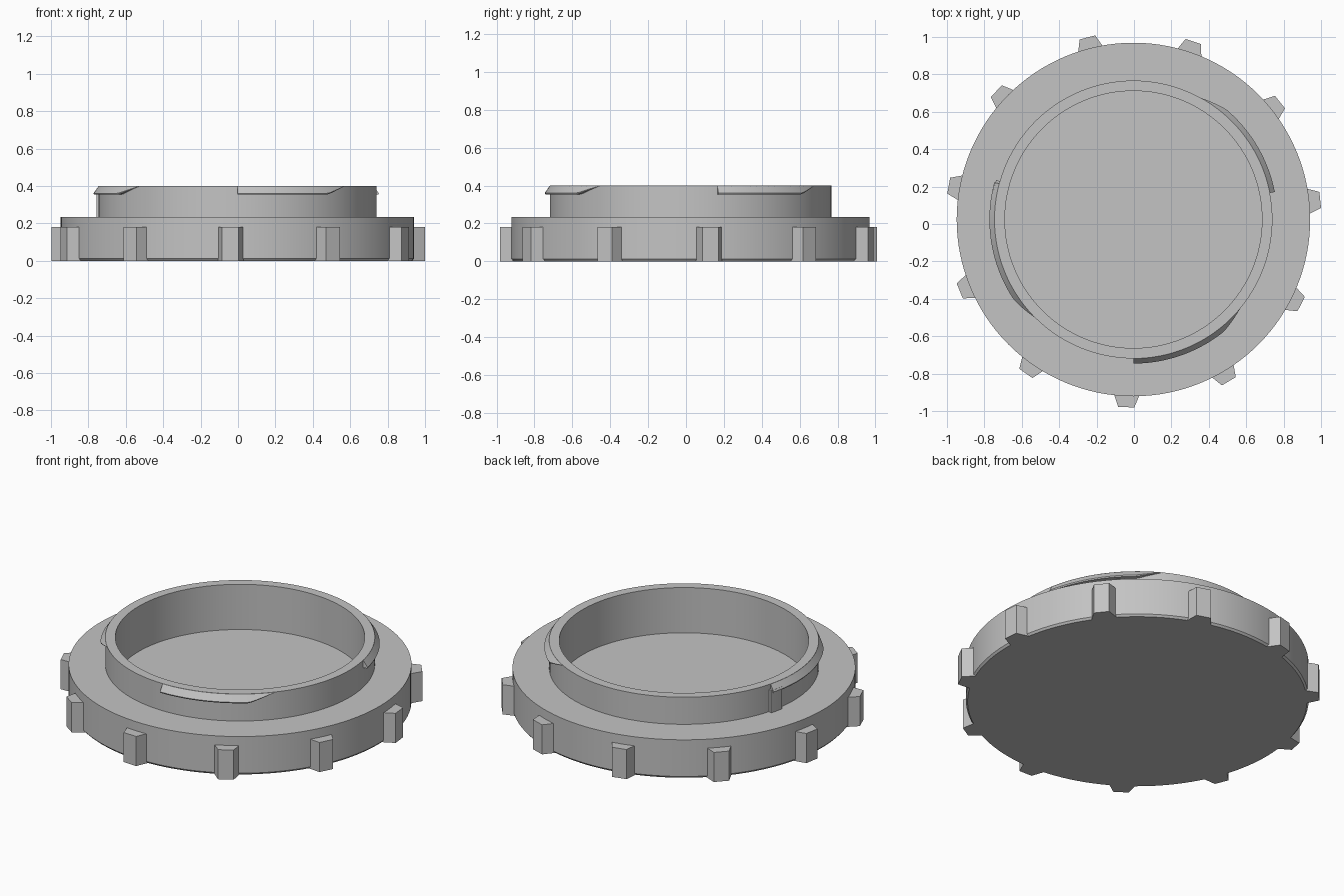
import bpy, bmesh
from math import radians, sin, cos, pi

cube = bpy.data.objects.get("Cube")
if cube:
    bpy.data.objects.remove(cube)

CX, CY = -0.003, 0.024      # axis of the cap
R_NECK = 0.743

grey = bpy.data.materials.new("plain grey")
grey.use_nodes = True
colour = (0.55, 0.55, 0.55, 1)
grey.diffuse_color = colour
grey.node_tree.nodes["Principled BSDF"].inputs["Base Color"].default_value = colour


def polar(r, angle, z):
    return (r * cos(angle), r * sin(angle), z)


def skin(name, rings, closed=False):
    """Join equal cross-sections into a solid, capped unless closed."""
    bm = bmesh.new()
    loops = [[bm.verts.new(p) for p in ring] for ring in rings]
    n = len(loops[0])
    pairs = list(zip(loops, loops[1:]))
    if closed:
        pairs.append((loops[-1], loops[0]))
    else:
        bm.faces.new(loops[0])
        bm.faces.new(loops[-1])
    for a, b in pairs:
        for i in range(n):
            j = (i + 1) % n
            bm.faces.new((a[i], a[j], b[j], b[i]))
    return finish(name, bm)


def finish(name, bm):
    bmesh.ops.recalc_face_normals(bm, faces=bm.faces)
    mesh = bpy.data.meshes.new(name)
    bm.to_mesh(mesh)
    bm.free()
    mesh.materials.append(grey)
    obj = bpy.data.objects.new(name, mesh)
    obj.location = (CX, CY, 0)
    bpy.context.collection.objects.link(obj)
    bpy.ops.object.select_all(action='DESELECT')
    obj.select_set(True)
    bpy.context.view_layer.objects.active = obj
    bpy.ops.object.shade_smooth_by_angle(angle=radians(25))
    return obj


# Cap body: flange, hollow neck and floor as one turned profile
profile = [(0, 0), (0.935, 0), (0.945, 0.012), (0.945, 0.235), (R_NECK, 0.235),
           (R_NECK, 0.4), (0.6875, 0.4), (0.6875, 0.125), (0, 0.125)]
bm = bmesh.new()
verts = [bm.verts.new((r, 0, z)) for r, z in profile]
edges = [bm.edges.new(pair) for pair in zip(verts, verts[1:])]
bmesh.ops.spin(bm, geom=verts + edges, cent=(0, 0, 0), axis=(0, 0, 1),
               angle=2 * pi, steps=128, use_duplicate=False)
bmesh.ops.remove_doubles(bm, verts=bm.verts, dist=0.0005)
finish("cap_body", bm)

# Grip ribs around the flange
RIBS = 11
outline = [(0.92, -0.075), (1.004, -0.043), (1.004, 0.043), (0.92, 0.075)]
for k in range(RIBS):
    a = radians(-92.2) + 2 * pi * k / RIBS
    rings = [[(x * cos(a) - y * sin(a), x * sin(a) + y * cos(a), z)
              for x, y in outline] for z in (0, 0.18)]
    skin(f"grip_rib_{k + 1}", rings)

# Bayonet lugs on the neck, each running out upwards at its far end
RAMP = 11
for k, (start, end) in enumerate([(-90, -40), (11, 61), (165, 225)]):
    rings = []
    steps = 30
    for s in range(steps + 1):
        deg = start + (end - start) * s / steps
        h = max(0.02, min(1, (end - deg) / RAMP))
        section = [(0.73, 0.399), (R_NECK, 0.399),
                   (R_NECK + 0.027 * h, 0.399 - 0.038 * h),
                   (R_NECK + 0.024 * h, 0.399 - 0.045 * h),
                   (0.73, 0.399 - 0.045 * h)]
        rings.append([polar(r, radians(deg), z) for r, z in section])
    skin(f"bayonet_lug_{k + 1}", rings)

# Stop block below the start of the last lug
section = [(0.73, 0.23), (0.764, 0.23), (0.764, 0.37), (0.73, 0.37)]
skin("lug_stop", [[polar(r, radians(d), z) for r, z in section]
                  for d in (164, 166, 168, 170)])
